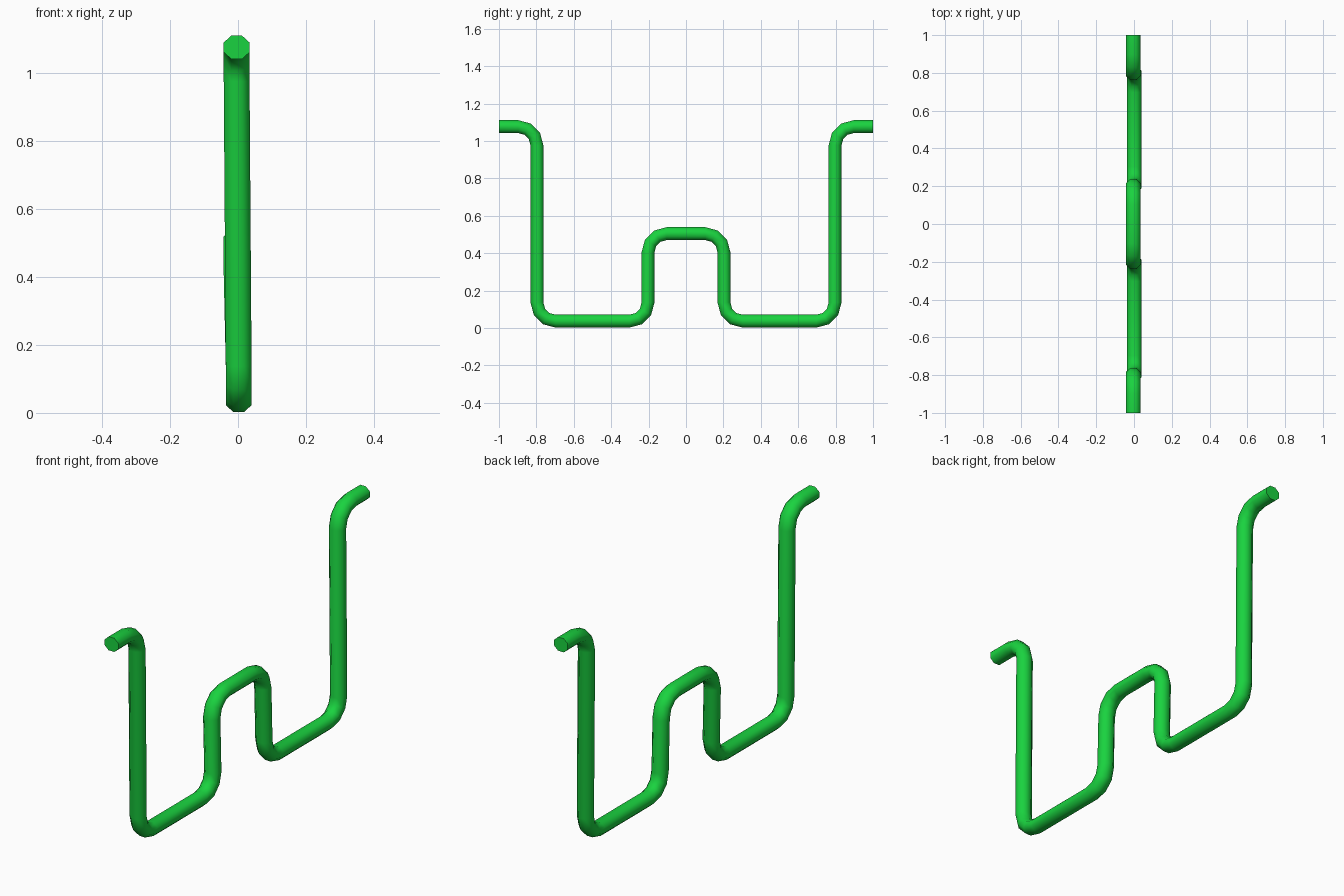
import bpy, bmesh, math
from mathutils import Vector

if "Cube" in bpy.data.objects:
    bpy.data.objects.remove(bpy.data.objects["Cube"])

SIDES, BEND, STEPS = 8, 0.1, 3
RX, RN = 0.038, 0.0345           # tube half-widths across and in the bend plane
LOW, MID, TOP = 0.037, 0.505, 1.077

# Half of the path corners (y, z), mirrored to the other side
half = [(0.203, MID), (0.203, LOW), (0.797, LOW), (0.797, TOP), (1.0, TOP)]
corners = [Vector((-y, z)) for y, z in reversed(half)] + [Vector(p) for p in half]

# Rounded path: points with in-plane tangents
path = [(corners[0], (corners[1] - corners[0]).normalized())]
for a, b, c in zip(corners, corners[1:], corners[2:]):
    d1, d2 = (b - a).normalized(), (c - b).normalized()
    centre = b - d1 * BEND + d2 * BEND
    for i in range(STEPS + 1):
        t = math.pi / 2 * i / STEPS
        pos = centre - d2 * BEND * math.cos(t) + d1 * BEND * math.sin(t)
        path.append((pos, d1 * math.cos(t) + d2 * math.sin(t)))
path.append((corners[-1], (corners[-1] - corners[-2]).normalized()))

# Sweep an eight-sided section along the path, leaning back slightly at the tops
bm = bmesh.new()
rings = []
for p, t in path:
    lean = 0.002 if p.y < 0.25 else -0.004
    ring = []
    for k in range(SIDES):
        a = 2 * math.pi * (k + 0.5) / SIDES
        s = 1 / math.cos(math.pi / SIDES)
        u, v = RX * s * math.cos(a), RN * s * math.sin(a)
        ring.append(bm.verts.new((lean + u, p.x - t.y * v, p.y + t.x * v)))
    rings.append(ring)
for r, q in zip(rings, rings[1:]):
    for k in range(SIDES):
        j = (k + 1) % SIDES
        bm.faces.new((r[k], r[j], q[j], q[k]))
bm.faces.new(rings[0])
bm.faces.new(rings[-1])
bmesh.ops.recalc_face_normals(bm, faces=bm.faces)

mesh = bpy.data.meshes.new("bent_tube")
bm.to_mesh(mesh)
bm.free()
tube = bpy.data.objects.new("bent_tube", mesh)
bpy.context.collection.objects.link(tube)

# Green paint and smooth shading with sharp end caps
mat = bpy.data.materials.new("green_paint")
mat.diffuse_color = (0.01, 0.65, 0.05, 1)
mat.use_nodes = True
mat.node_tree.nodes["Principled BSDF"].inputs["Base Color"].default_value = mat.diffuse_color
mesh.materials.append(mat)
bpy.context.view_layer.objects.active = tube
tube.select_set(True)
bpy.ops.object.shade_smooth_by_angle(angle=math.radians(60))
